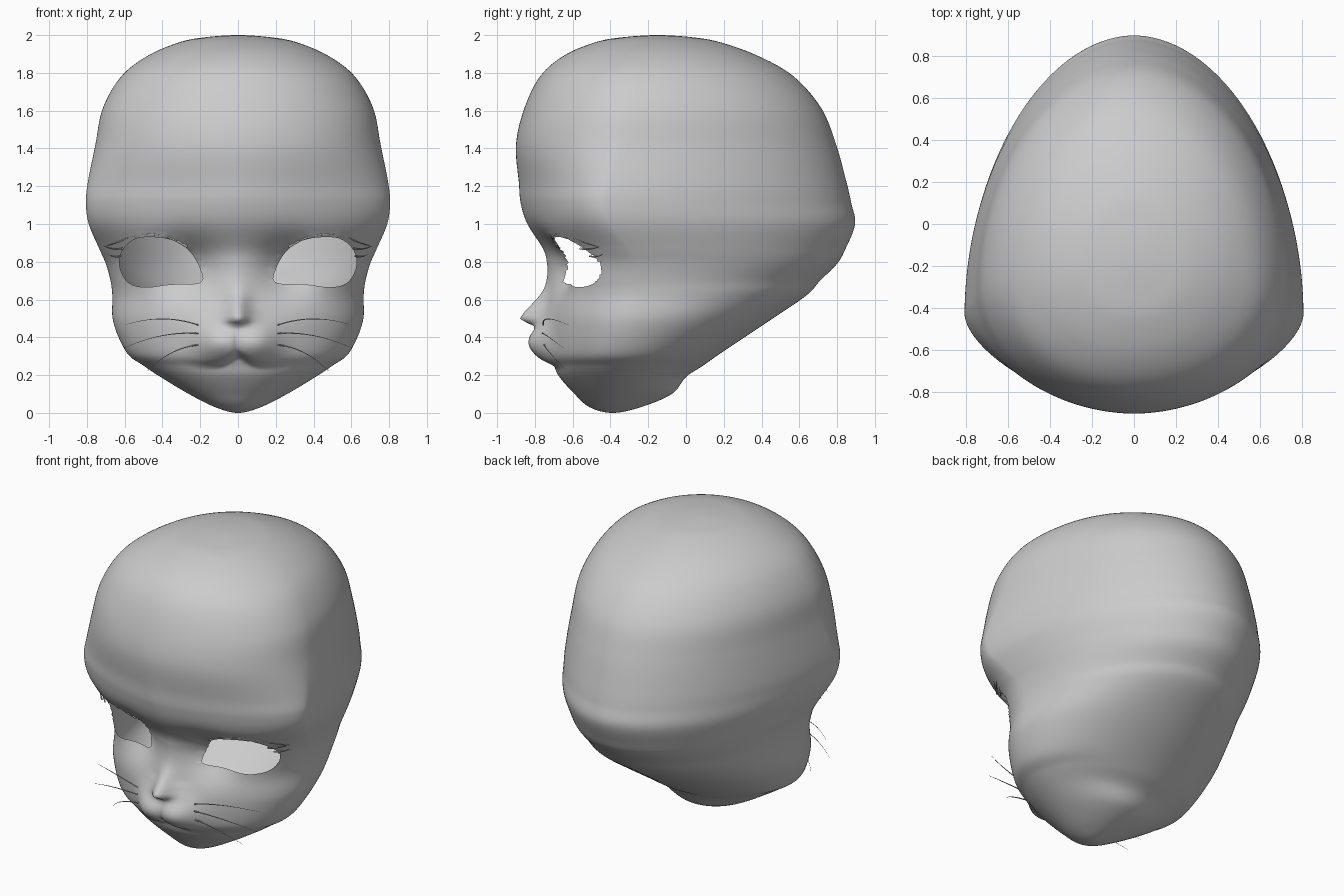
import bpy, bmesh
from math import sin, cos, pi, exp
from mathutils import Vector

if "Cube" in bpy.data.objects:
    bpy.data.objects.remove(bpy.data.objects["Cube"])

# Head sections: height, front y, back y, half width, y of widest point
ROWS = [
    (0, -.39, -.39, 0, -.39), (.03, -.51, -.24, .12, -.38), (.10, -.59, -.075, .26, -.35),
    (.19, -.67, .0, .41, -.33), (.25, -.70, .09, .50, -.32), (.32, -.73, .19, .59, -.30),
    (.48, -.74, .43, .66, -.25), (.62, -.735, .635, .665, -.22), (.70, -.735, .71, .675, -.23),
    (.79, -.74, .80, .70, -.25), (.87, -.76, .845, .735, -.30), (1.0, -.84, .895, .79, -.40),
    (1.11, -.875, .875, .805, -.43), (1.22, -.885, .85, .795, -.40), (1.42, -.9, .795, .755, -.33),
    (1.615, -.855, .715, .715, -.28), (1.785, -.77, .565, .615, -.25), (1.895, -.64, .37, .47, -.2),
    (1.965, -.47, .17, .30, -.18), (1.99, -.32, .02, .16, -.16), (2, -.15, -.15, 0, -.15)]
# Eye opening, front view (x, z)
EYE = [(.20, .69), (.20, .76), (.255, .855), (.335, .91), (.44, .93), (.545, .92), (.615, .855),
       (.625, .77), (.58, .69), (.49, .665), (.36, .68)]
AROUND, SUB = 240, 8


def catmull(p0, p1, p2, p3, t):
    return [.5 * (2 * b + (c - a) * t + (2 * a - 5 * b + 4 * c - d) * t * t
                  + (3 * b - a - 3 * c + d) * t ** 3) for a, b, c, d in zip(p0, p1, p2, p3)]


def ghost(r):
    # Mirror of a section across a pole, keeps the caps round
    return (r[0], r[2], r[1], -r[3], r[4])


def smooth(a, b, v):
    t = max(0, min(1, (v - a) / (b - a)))
    return t * t * (3 - 2 * t)


def bump(x, z, cx, cz, sx, sz):
    return exp(-((x - cx) / sx) ** 2 - ((z - cz) / sz) ** 2)


def relief(x, z):
    """Forward offset of the face: nose, muzzle lobes, lower lip, eye sockets."""
    x = abs(x)
    d = .06 * bump(x, z, 0, .50, .085 if z < .56 else .07, .13 if z > .5 else .03)
    d += .055 * bump(x, z, 0, .50, .05, .11 if z > .5 else .03)
    lip = .235 + .055 * exp(-(x / .06) ** 2) + .2 * max(0, x - .2)
    lobes = bump(x, z, .1, .37, .12, .11) + bump(x, z, -.1, .37, .12, .11)
    d += .095 * lobes * smooth(lip - .012, lip + .045, z)
    d -= .02 * bump(x, z, 0, .36, .018, .07)
    d -= .10 * bump(x, z, .26, .76, .15, .14)
    return d


def inside(x, z, poly):
    hit = False
    for (ax, az), (bx, bz) in zip(poly, poly[1:] + poly[:1]):
        if (az > z) != (bz > z) and x < (bx - ax) * (z - az) / (bz - az) + ax:
            hit = not hit
    return hit


def nearest(x, z, poly):
    p, best = Vector((x, z)), None
    for a, b in zip(poly, poly[1:] + poly[:1]):
        a, b = Vector(a), Vector(b)
        t = max(0, min(1, (p - a).dot(b - a) / (b - a).length_squared))
        q = a.lerp(b, t)
        if best is None or (q - p).length < (best - p).length:
            best = q
    return best


# Rounded eye outline
n = len(EYE)
eye = [tuple(catmull(EYE[i - 1], EYE[i], EYE[(i + 1) % n], EYE[(i + 2) % n], k / 5))
       for i in range(n) for k in range(5)]

# Head shell lofted from the sections
pts = [ghost(ROWS[1])] + ROWS + [ghost(ROWS[-2])]
sections = [catmull(*pts[i:i + 4], k / SUB) for i in range(len(ROWS) - 1) for k in range(SUB)]
sections.append(ROWS[-1])
bm = bmesh.new()
rings = []
for z, yf, yb, w, yw in sections:
    ring = []
    for k in range(AROUND):
        a = 2 * pi * k / AROUND
        s, c = sin(a), cos(a)
        e = 2 / (2 - .35 * exp(-((z - 1.1) / .25) ** 2)) if c > 0 else 2 / 1.93
        x = w * abs(s) ** e * (1 if s > 0 else -1)
        y = yw + ((yf if c > 0 else yb) - yw) * abs(c) ** e
        if c > 0:
            y -= relief(x, z) * smooth(0, .3, c) * smooth(0, .1, z)
        ring.append(bm.verts.new((x, y, z)))
    rings.append(ring)
for r0, r1 in zip(rings, rings[1:]):
    for k in range(AROUND):
        j = (k + 1) % AROUND
        bm.faces.new((r0[k], r1[k], r1[j], r0[j]))
bmesh.ops.remove_doubles(bm, verts=bm.verts[:], dist=.0002)

# Open the eyes and fit the rims to the outline
holes = []
for f in bm.faces:
    m = f.calc_center_median()
    if m.y < -.3 and inside(abs(m.x), m.z, eye):
        holes.append(f)
bmesh.ops.delete(bm, geom=holes, context='FACES')
for v in bm.verts:
    if v.is_boundary and v.co.y < -.3 and .6 < v.co.z < 1:
        q = nearest(abs(v.co.x), v.co.z, eye)
        v.co.x = q.x if v.co.x > 0 else -q.x
        v.co.z = q.y
bmesh.ops.recalc_face_normals(bm, faces=bm.faces[:])
me = bpy.data.meshes.new("head")
bm.to_mesh(me)
bm.free()
me.shade_smooth()
bpy.context.collection.objects.link(bpy.data.objects.new("head", me))


def strand(name, path, radius):
    """Thin hair tapering to its tip, made on both sides."""
    for side, sx in (("right", 1), ("left", -1)):
        cu = bpy.data.curves.new(name + "_" + side, 'CURVE')
        cu.dimensions = '3D'
        cu.bevel_depth = radius
        cu.bevel_resolution = 1
        sp = cu.splines.new('NURBS')
        sp.points.add(len(path) - 1)
        for i, (p, (x, y, z)) in enumerate(zip(sp.points, path)):
            p.co = (x * sx, y, z, 1)
            p.radius = 1 - .85 * i / (len(path) - 1)
        sp.order_u = 3
        sp.use_endpoint_u = True
        bpy.context.collection.objects.link(bpy.data.objects.new(cu.name, cu))


# Whiskers
strand("upper_whisker", [(.21, -.755, .465), (.40, -.77, .53), (.60, -.62, .465)], .004)
strand("middle_whisker", [(.21, -.76, .42), (.40, -.77, .435), (.60, -.65, .345)], .004)
strand("lower_whisker", [(.21, -.75, .36), (.36, -.75, .345), (.48, -.63, .22)], .004)

# Eyelashes along the upper lids, flicking out at the corners
strand("upper_lash", [(.27, -.68, .88), (.34, -.71, .925), (.45, -.70, .95), (.56, -.63, .94),
                      (.64, -.54, .90), (.71, -.47, .88)], .008)
strand("corner_lash", [(.61, -.56, .87), (.66, -.50, .86), (.70, -.46, .88)], .006)
strand("lower_lash", [(.62, -.51, .83), (.66, -.47, .82), (.69, -.44, .84)], .005)
